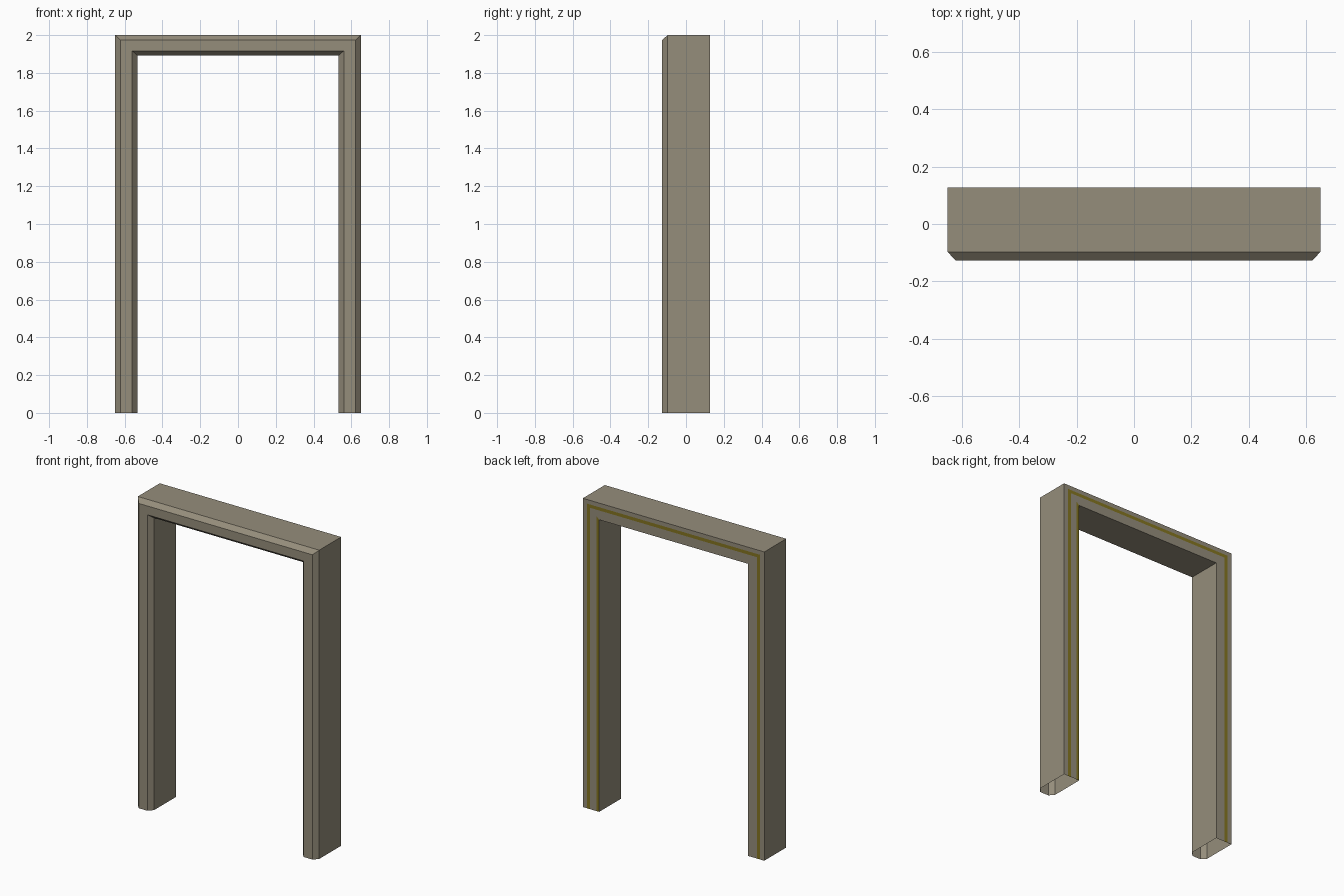
import bpy, bmesh

if "Cube" in bpy.data.objects:
    bpy.data.objects.remove(bpy.data.objects["Cube"])

# Materials
def mat(name, rgb):
    m = bpy.data.materials.new(name)
    m.diffuse_color = (*rgb, 1)
    m.use_nodes = True
    m.node_tree.nodes["Principled BSDF"].inputs["Base Color"].default_value = m.diffuse_color
    return m

stone = mat("grey beige", (0.30, 0.267, 0.198))
olive = mat("olive", (0.23, 0.178, 0.015))

W, H, D = 0.65, 2.0, 0.127     # half width, height, half depth
LEG, HEAD = 0.117, 0.108       # width of legs and of header

# Cross-section: (distance in from the outer edge, depth)
profile = [(0, D), (0, -D + 0.03), (0.028, -D), (0.09, -D), (LEG, -D + 0.03),
           (LEG, D), (0.098, D), (0.052, D), (0.029, D)]
OUTER_STRIPE, INNER_STRIPE = 7, 5

def station(side, top):
    """Cross-section at the floor or at the mitred corner of one side."""
    return [(side * (W - d), y, H - d * HEAD / LEG if top else 0)
            for d, y in profile]

# Door frame: profile swept up, across and down, with open feet
bm = bmesh.new()
rings = [[bm.verts.new(p) for p in station(s, t)]
         for s, t in ((-1, False), (-1, True), (1, True), (1, False))]
n = len(profile)
for seg in range(3):
    a, b = rings[seg], rings[seg + 1]
    for i in range(n):
        j = (i + 1) % n
        f = bm.faces.new((a[i], a[j], b[j], b[i]))
        # Olive seal lines on the back: outer all round, inner on one leg
        if i == OUTER_STRIPE or (i == INNER_STRIPE and seg == 2):
            f.material_index = 1
bmesh.ops.recalc_face_normals(bm, faces=bm.faces)

mesh = bpy.data.meshes.new("door_frame")
bm.to_mesh(mesh)
bm.free()
mesh.materials.append(stone)
mesh.materials.append(olive)
bpy.context.collection.objects.link(bpy.data.objects.new("door_frame", mesh))
